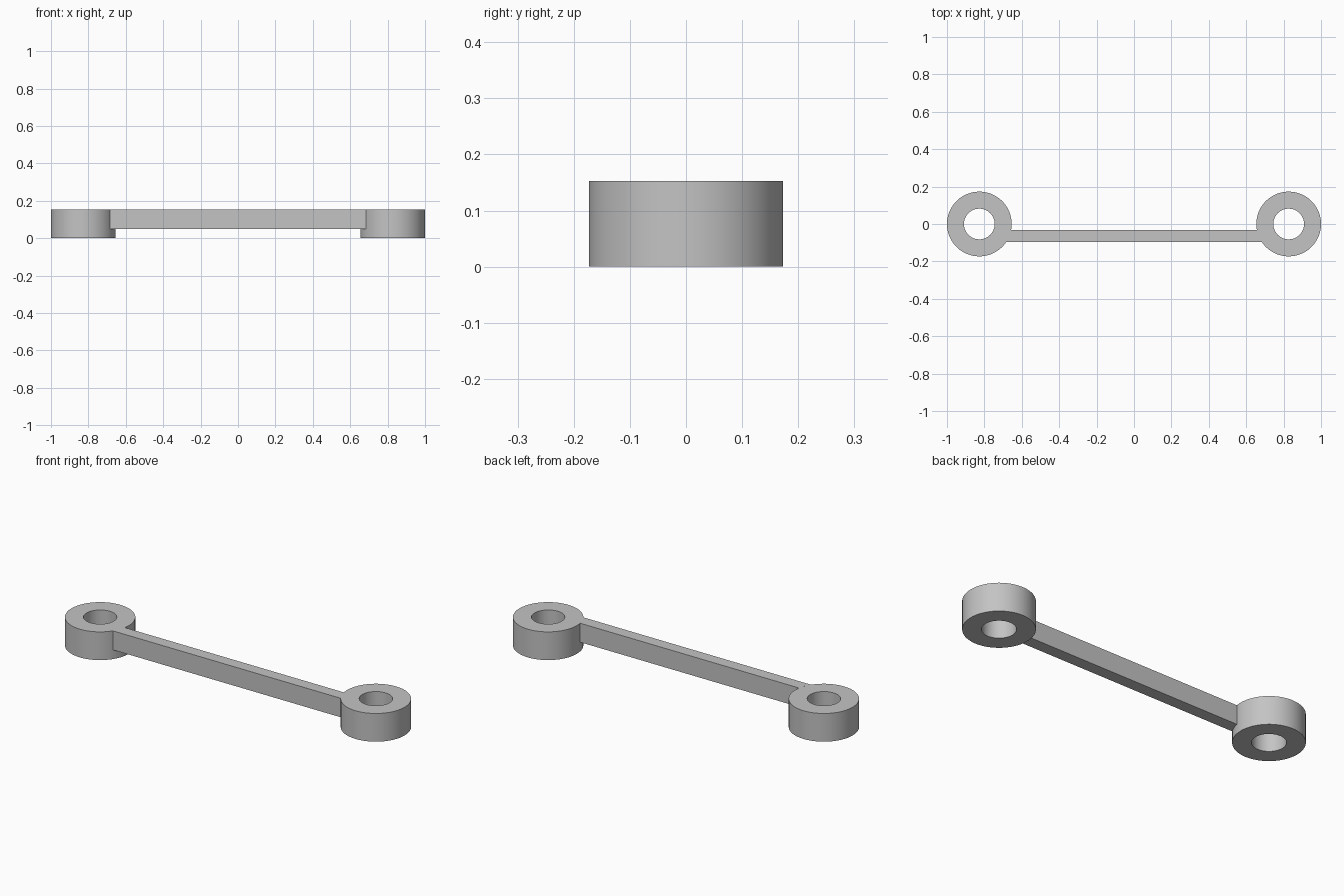
import bpy, bmesh
from math import asin, cos, sin, pi, radians

cube = bpy.data.objects.get("Cube")
if cube:
    bpy.data.objects.remove(cube)

HEIGHT = 0.153
OUTER, INNER = 0.173, 0.082
CENTRE_X = 1 - OUTER
BAR_FRONT, BAR_BACK, BAR_BOTTOM = -0.096, -0.031, 0.05
SEGMENTS = 96

grey = bpy.data.materials.new("plain grey")
grey.use_nodes = True
colour = (0.55, 0.55, 0.55, 1)
grey.diffuse_color = colour
grey.node_tree.nodes["Principled BSDF"].inputs["Base Color"].default_value = colour


def finish(name, bm):
    bmesh.ops.recalc_face_normals(bm, faces=bm.faces)
    mesh = bpy.data.meshes.new(name)
    bm.to_mesh(mesh)
    bm.free()
    mesh.materials.append(grey)
    obj = bpy.data.objects.new(name, mesh)
    bpy.context.collection.objects.link(obj)
    bpy.ops.object.select_all(action="DESELECT")
    obj.select_set(True)
    bpy.context.view_layer.objects.active = obj
    bpy.ops.object.shade_smooth_by_angle(angle=radians(30))
    return obj


def ring(name, x):
    """Spin a rectangular section into a thick eyelet with a through hole."""
    bm = bmesh.new()
    section = [(INNER, 0), (OUTER, 0), (OUTER, HEIGHT), (INNER, HEIGHT)]
    verts = [bm.verts.new((r, 0, z)) for r, z in section]
    edges = [bm.edges.new((verts[i], verts[i - 1])) for i in range(4)]
    bmesh.ops.spin(bm, geom=verts + edges, cent=(0, 0, 0), axis=(0, 0, 1),
                   angle=2 * pi, steps=SEGMENTS, use_merge=True)
    bmesh.ops.remove_doubles(bm, verts=bm.verts, dist=1e-5)
    finish(name, bm).location.x = x


# End eyelets
ring("left_eyelet", CENTRE_X)
ring("right_eyelet", -CENTRE_X)

# Offset connecting bar, its open ends curved to fit the eyelet walls
bm = bmesh.new()
start, end = asin(BAR_FRONT / OUTER), asin(BAR_BACK / OUTER)
STEPS = 8
arc = []
for i in range(STEPS + 1):
    a = start + (end - start) * i / STEPS
    arc.append((CENTRE_X - OUTER * cos(a), OUTER * sin(a)))
outline = arc + [(-x, y) for x, y in reversed(arc)]
low = [bm.verts.new((x, y, BAR_BOTTOM)) for x, y in outline]
high = [bm.verts.new((x, y, HEIGHT)) for x, y in outline]
bm.faces.new(low)
bm.faces.new(high)
for i in (0, STEPS + 1):
    bm.faces.new((low[i - 1], low[i], high[i], high[i - 1]))
finish("connecting_bar", bm)
